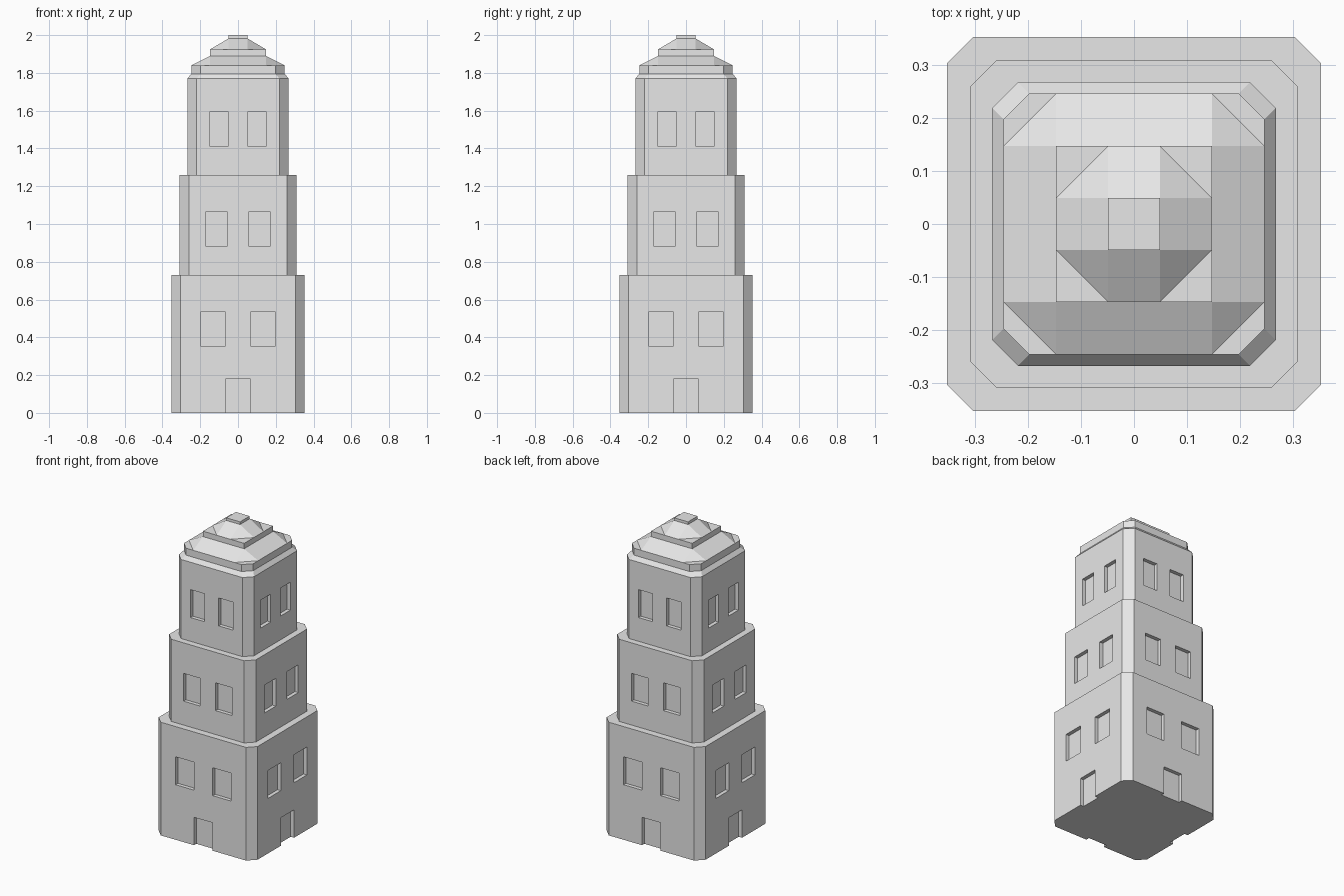
import bpy
import bmesh
from mathutils import Matrix, Vector
from math import pi

cube = bpy.data.objects.get("Cube")
if cube:
    bpy.data.objects.remove(cube, do_unlink=True)

stone = bpy.data.materials.new("light grey stone")
stone.use_nodes = True
stone.diffuse_color = (0.8, 0.8, 0.8, 1)
stone.node_tree.nodes["Principled BSDF"].inputs["Base Color"].default_value = (0.8, 0.8, 0.8, 1)


def add_object(name, bm):
    bmesh.ops.recalc_face_normals(bm, faces=bm.faces[:])
    mesh = bpy.data.meshes.new(name)
    bm.to_mesh(mesh)
    bm.free()
    mesh.materials.append(stone)
    obj = bpy.data.objects.new(name, mesh)
    bpy.context.collection.objects.link(obj)
    return obj


def loft(name, rings):
    """Solid through cut-corner squares given as (half width, half flat side, z)."""
    bm = bmesh.new()
    loops = []
    for half, flat, z in rings:
        loops.append([bm.verts.new(Matrix.Rotation(k * pi / 2, 3, 'Z') @ Vector((half, y, z)))
                      for k in range(4) for y in (-flat, flat)])
    for low, high in zip(loops, loops[1:]):
        for i in range(8):
            j = (i + 1) % 8
            bm.faces.new((low[i], low[j], high[j], high[i]))
    bm.faces.new(loops[0][::-1])
    bm.faces.new(loops[-1])
    bmesh.ops.remove_doubles(bm, verts=bm.verts[:], dist=0.0005)
    return add_object(name, bm)


def cut_openings(wall, half, openings, depth=0.024):
    """Recess openings (x0, x1, z0, z1) into all four sides of a storey."""
    bm = bmesh.new()
    for k in range(4):
        turn = Matrix.Rotation(k * pi / 2, 4, 'Z')
        for x0, x1, z0, z1 in openings:
            place = Matrix.Translation(((x0 + x1) / 2, -half, (z0 + z1) / 2))
            size = Matrix.Diagonal((x1 - x0, 2 * depth, z1 - z0, 1))
            bmesh.ops.create_cube(bm, size=1, matrix=turn @ place @ size)
    cutter = add_object("opening_cutter", bm)
    cutter.hide_render = True
    mod = wall.modifiers.new("openings", 'BOOLEAN')
    mod.operation = 'DIFFERENCE'
    mod.solver = 'EXACT'
    mod.object = cutter
    bpy.context.view_layer.objects.active = wall
    bpy.ops.object.modifier_apply(modifier=mod.name)
    bpy.data.objects.remove(cutter, do_unlink=True)


# Three stepped storeys: half width, z range, window inner/outer x, window z range
CORNER = 0.049
storeys = [
    ("lower_storey", 0.353, 0.0, 0.73, 0.067, 0.198, 0.355, 0.535),
    ("middle_storey", 0.309, 0.73, 1.26, 0.056, 0.172, 0.884, 1.063),
    ("upper_storey", 0.268, 1.26, 1.77, 0.05, 0.151, 1.413, 1.593),
]
for name, half, z0, z1, inner, outer, w0, w1 in storeys:
    wall = loft(name, [(half, half - CORNER, z0), (half, half - CORNER, z1)])
    openings = [(inner, outer, w0, w1), (-outer, -inner, w0, w1)]
    if z0 == 0:
        openings.append((-0.067, 0.067, -0.1, 0.18))  # doorway
    cut_openings(wall, half, openings)

# Sloped cornice and flat roof slab
loft("cornice", [(0.268, 0.219, 1.77), (0.247, 0.198, 1.795), (0.247, 0.198, 1.84)])

# Two roof slopes, each rising from a cut-corner base to a square block
loft("lower_roof", [(0.247, 0.147, 1.84), (0.147, 0.147, 1.89)])
loft("lantern_block", [(0.147, 0.147, 1.89), (0.147, 0.147, 1.925)])
loft("upper_roof", [(0.147, 0.049, 1.925), (0.049, 0.049, 1.983)])
loft("finial_block", [(0.049, 0.049, 1.983), (0.049, 0.049, 2.0)])
